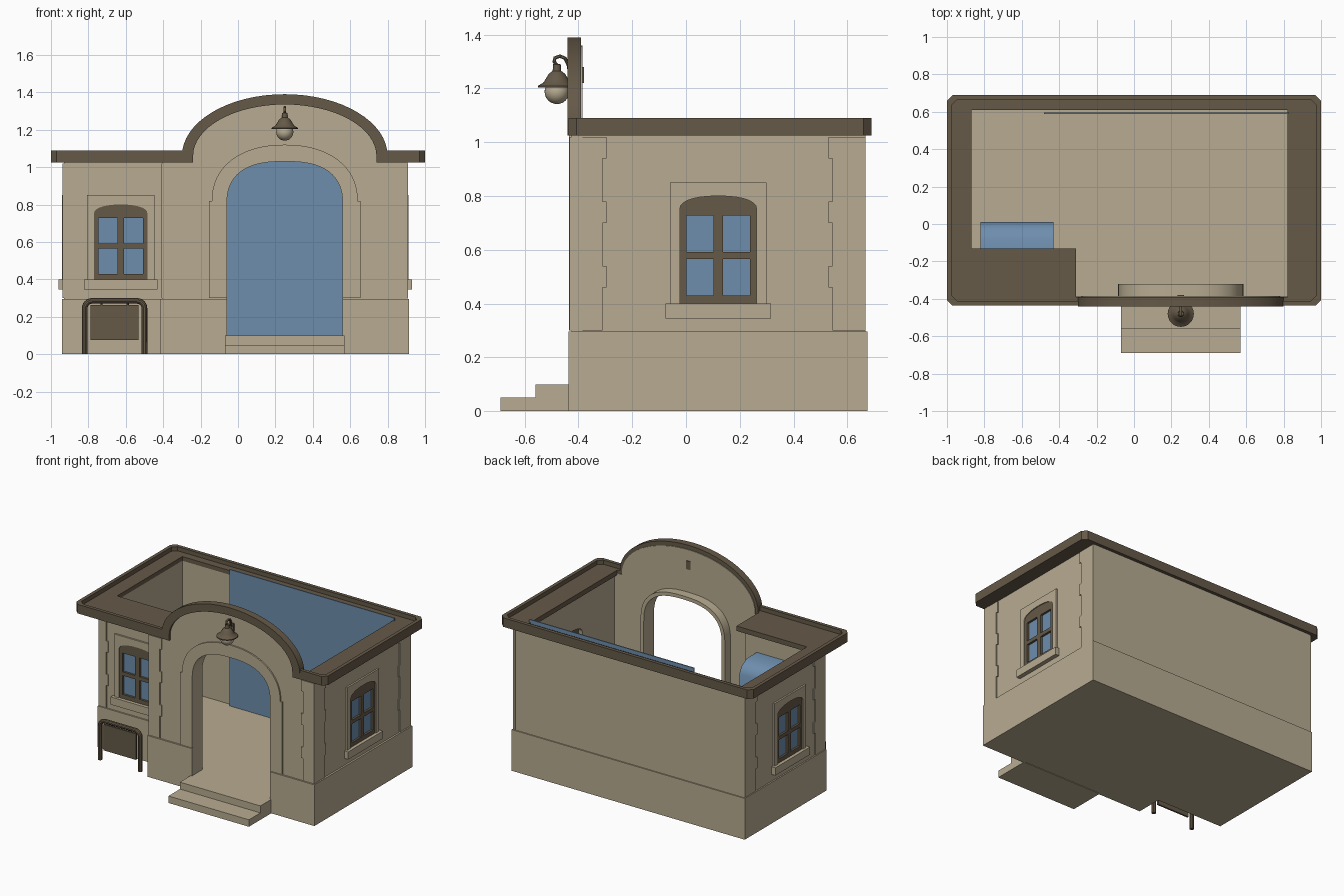
import bpy, bmesh, math
from mathutils import Matrix, Vector

if "Cube" in bpy.data.objects:
    bpy.data.objects.remove(bpy.data.objects["Cube"])


def material(name, rgb):
    m = bpy.data.materials.new(name)
    m.diffuse_color = (*rgb, 1)
    m.use_nodes = True
    m.node_tree.nodes["Principled BSDF"].inputs["Base Color"].default_value = m.diffuse_color
    return m


STONE = material("beige plaster", (0.48, 0.41, 0.285))
BROWN = material("dark brown trim", (0.13, 0.10, 0.064))
GLASS = material("blue glass", (0.155, 0.27, 0.42))


def finish(name, bm, mat, angle=35):
    bmesh.ops.remove_doubles(bm, verts=bm.verts, dist=1e-5)
    bmesh.ops.recalc_face_normals(bm, faces=bm.faces)
    me = bpy.data.meshes.new(name)
    bm.to_mesh(me)
    bm.free()
    me.materials.append(mat)
    me.polygons.foreach_set("use_smooth", [True] * len(me.polygons))
    me.set_sharp_from_angle(angle=math.radians(angle))
    ob = bpy.data.objects.new(name, me)
    bpy.context.collection.objects.link(ob)
    return ob


def from_curve(name, cu, mat, matrix):
    tmp = bpy.data.objects.new("tmp", cu)
    bpy.context.collection.objects.link(tmp)
    dg = bpy.context.evaluated_depsgraph_get()
    me = bpy.data.meshes.new_from_object(tmp.evaluated_get(dg))
    bm = bmesh.new()
    bm.from_mesh(me)
    bm.transform(matrix)
    bpy.data.objects.remove(tmp)
    bpy.data.meshes.remove(me)
    return finish(name, bm, mat)


def slab(name, loops, lo, hi, mat, matrix=Matrix()):
    """Flat outline with holes, extruded from lo to hi."""
    cu = bpy.data.curves.new(name, 'CURVE')
    cu.dimensions, cu.fill_mode, cu.extrude = '2D', 'BOTH', (hi - lo) / 2
    for pts in loops:
        sp = cu.splines.new('POLY')
        sp.points.add(len(pts) - 1)
        for p, (u, v) in zip(sp.points, pts):
            p.co = (u, v, 0, 1)
        sp.use_cyclic_u = True
    return from_curve(name, cu, mat, matrix @ Matrix.Translation((0, 0, (lo + hi) / 2)))


# outward-facing frames: u runs along the wall, v is up, depth is outward
UP = Matrix.Rotation(math.pi / 2, 4, 'X')
FRONT, RIGHT, BACK, LEFT = (Matrix.Rotation(math.radians(a), 4, 'Z') @ UP for a in (0, 90, 180, -90))


def tube(name, pts, r, mat):
    cu = bpy.data.curves.new(name, 'CURVE')
    cu.dimensions, cu.bevel_depth, cu.bevel_resolution, cu.use_fill_caps = '3D', r, 3, True
    sp = cu.splines.new('POLY')
    sp.points.add(len(pts) - 1)
    for p, q in zip(sp.points, pts):
        p.co = (*q, 1)
    return from_curve(name, cu, mat, Matrix())


def box(name, x0, x1, y0, y1, z0, z1, mat):
    bm = bmesh.new()
    bmesh.ops.create_cube(bm, size=1, matrix=Matrix.Translation(((x0 + x1) / 2, (y0 + y1) / 2, (z0 + z1) / 2))
                          @ Matrix.Diagonal((x1 - x0, y1 - y0, z1 - z0, 1)))
    return finish(name, bm, mat)


def lathe(name, profile, centre, mat, n=24):
    bm = bmesh.new()
    vs = [bm.verts.new((r, 0, z)) for r, z in profile]
    es = [bm.edges.new(e) for e in zip(vs, vs[1:])]
    bmesh.ops.spin(bm, geom=vs + es, axis=(0, 0, 1), cent=(0, 0, 0), angle=2 * math.pi, steps=n)
    bm.transform(Matrix.Translation(centre))
    return finish(name, bm, mat)


def rect(u0, u1, v0, v1):
    return [(u0, v0), (u1, v0), (u1, v1), (u0, v1)]


def arch(cx, a, b, z0, n=2.0, count=32):
    """Half superellipse from right to left."""
    out = []
    for i in range(count + 1):
        t = math.pi * i / count
        c, s = math.cos(t), max(0, math.sin(t))
        out.append((cx + math.copysign(abs(c) ** (2 / n) * a, c), z0 + s ** (2 / n) * b))
    return out


def window_outline(c):
    return [(c - .143, .40), (c + .143, .40)] + arch(c, .143, .05, .75, 2.3, 14)


def window(name, c, d, mat):
    """Raised surround, sill, cross frame and glass on a wall at depth d."""
    hole = window_outline(c)
    slab(name + "_surround", [rect(c - .18, c + .18, .39, .85), hole], d - .01, d + .012, STONE, mat)
    slab(name + "_sill", [rect(c - .197, c + .197, .345, .40)], d - .01, d + .03, STONE, mat)
    panes = [rect(c + u, c + u + .1, v, v + .135) for u in (-.118, .018) for v in (.43, .592)]
    slab(name + "_frame", [hole] + panes, d - .03, d + .006, BROWN, mat)
    slab(name + "_glass", [rect(c - .125, c + .125, .42, .74)], d - .017, d - .009, GLASS, mat)


def quoin(name, edge, inner, d, mat):
    """Corner strip with toothed inner edge."""
    s = math.copysign(.015, inner - edge)
    pts = [(edge, .3), (inner, .3)]
    for z in (.46, .70, .94):
        pts += [(inner, z), (inner + s, z), (inner + s, z + .08), (inner, z + .08)]
    slab(name, [pts + [(edge, 1.02)]], d - .01, d + .008, STONE, mat)


# front wall with gable and arched doorway
door = [(-.06, .1), (.56, .1)] + arch(.25, .31, .24, .79, 2.6)
slab("front_wall", [[(-.405, 0), (.905, 0), (.905, 1.04), (.78, 1.04)] + arch(.25, .53, .31, 1.05)
                    + [(-.28, 1.04), (-.405, 1.04)], door], .385, .425, STONE, FRONT)
slab("door_reveal", [[(-.085, .0), (.585, .0)] + arch(.25, .335, .265, .79, 2.6), door], .32, .39, STONE, FRONT)
slab("door_surround", [[(.56, .3), (.655, .3), (.655, .82)] + arch(.25, .39, .30, .82, 2.2)
                       + [(-.155, .82), (-.155, .3), (-.06, .3)]
                       + arch(.25, .31, .24, .79, 2.6)[::-1]], .41, .435, STONE, FRONT)
slab("gable_trim", [[(.74, 1.025), (.80, 1.025)] + arch(.25, .55, .33, 1.06) + [(-.30, 1.025), (-.24, 1.025)]
                    + arch(.25, .49, .275, 1.06)[::-1]], .39, .44, BROWN, FRONT)

# remaining walls, cut for the windows
slab("recess_wall", [rect(-.93, -.40, 0, 1.03), window_outline(-.627)], .19, .24, STONE, FRONT)
box("recess_return", -.405, -.34, -.41, -.19, 0, 1.03, STONE)
slab("right_wall", [rect(-.42, .665, 0, 1.03), window_outline(.12)], .84, .90, STONE, RIGHT)
slab("left_wall", [rect(-.665, .235, 0, 1.03), window_outline(-.16)], .87, .93, STONE, LEFT)
box("back_wall", -.93, .90, .61, .667, 0, 1.03, STONE)

# floor and plinth bands
box("floor_main", -.39, .89, -.40, .64, 0, .1, STONE)
box("floor_left", -.92, -.39, -.22, .64, 0, .1, STONE)
for name, a in {"front_left": (-.415, -.06, -.437, -.39), "front_right": (.56, .913, -.437, -.39),
                "recess": (-.94, -.40, -.25, -.20), "return": (-.415, -.36, -.437, -.21),
                "right": (.86, .913, -.437, .675), "left": (-.94, -.88, -.25, .675),
                "back": (-.94, .913, .62, .675)}.items():
    box("plinth_" + name, *a, 0, .296, STONE)

# toothed corner strips
quoin("quoin_front_right", .908, .82, .425, FRONT)
quoin("quoin_front_middle", -.41, -.32, .425, FRONT)
quoin("quoin_recess_left", -.935, -.875, .24, FRONT)
quoin("quoin_right_front", -.43, -.31, .90, RIGHT)
quoin("quoin_right_back", .668, .545, .90, RIGHT)
quoin("quoin_left_back", -.668, -.545, .93, LEFT)
quoin("quoin_left_front", .245, .13, .93, LEFT)

# windows
window("front_window", -.627, .24, FRONT)
window("right_window", .12, .90, RIGHT)
window("left_window", -.16, .93, LEFT)

# cornice: low slab plus raised outer rim
outer = [(.78, -.437), (.97, -.437), (1, -.407), (1, .66), (.97, .69), (-.97, .69), (-1, .66),
         (-1, -.407), (-.97, -.437), (-.28, -.437)]
slab("cornice_slab", [outer + [(-.28, -.39), (-.31, -.39), (-.31, -.13), (-.87, -.13), (-.87, .61),
                               (.82, .61), (.82, -.39), (.78, -.39)]], 1.025, 1.06, BROWN)
inner = [(x if abs(x) < .8 else x - math.copysign(.025, x), y - math.copysign(.025, y)) for x, y in outer]
slab("cornice_rim", [outer + inner[::-1]], 1.03, 1.09, BROWN)

# entrance steps
box("lower_step", -.07, .57, -.69, -.43, 0, .05, STONE)
box("upper_step", -.07, .57, -.56, -.40, .05, .1, STONE)

# interior glass: tall back pane and the box behind the front window
box("back_pane", -.48, .83, .588, .596, .1, 1.08, GLASS)
side = [(.19, .36), (-.01, .36), (-.01, .80), (.02, .85), (.08, .88), (.19, .88)]
slab("window_glass_box", [[(-d, z) for d, z in side]], -.82, -.43, GLASS, RIGHT)

# hanging board on a bent tube stand
def corner(cx, a0):
    return [(cx + .04 * math.cos(math.radians(a0 - 15 * i)), -.395,
             .245 + .04 * math.sin(math.radians(a0 - 15 * i))) for i in range(7)]


tube("board_stand", [(-.82, -.395, 0)] + corner(-.78, 180) + corner(-.54, 90) + [(-.50, -.395, 0)], .015, BROWN)
box("board_panel", -.788, -.532, -.40, -.388, .075, .262, BROWN)
for x in (-.73, -.59):
    tube("board_hanger", [(x, -.394, .25), (x, -.394, .285)], .006, BROWN)

# gooseneck lamp
LAMP = Vector((.25, -.48, 0))
lathe("lamp_shade", [(0, 1.292), (.014, 1.29), (.016, 1.265), (.03, 1.255), (.042, 1.235), (.05, 1.222),
                     (.07, 1.21), (.07, 1.203), (.045, 1.203), (0, 1.205)], LAMP, BROWN)
lathe("lamp_globe", [(.046 * math.cos(t), 1.188 + .046 * math.sin(t))
                     for t in (math.radians(-90 + 15 * i) for i in range(10))], LAMP, STONE)
tube("lamp_arm", [(.25, y, z) for y, z in ((-.42, 1.25), (-.433, 1.26), (-.438, 1.29), (-.45, 1.312),
                                           (-.468, 1.32), (-.487, 1.314), (-.49, 1.30), (-.48, 1.285))], .007, BROWN)
box("lamp_plate", .232, .268, -.432, -.38, 1.22, 1.28, BROWN)
